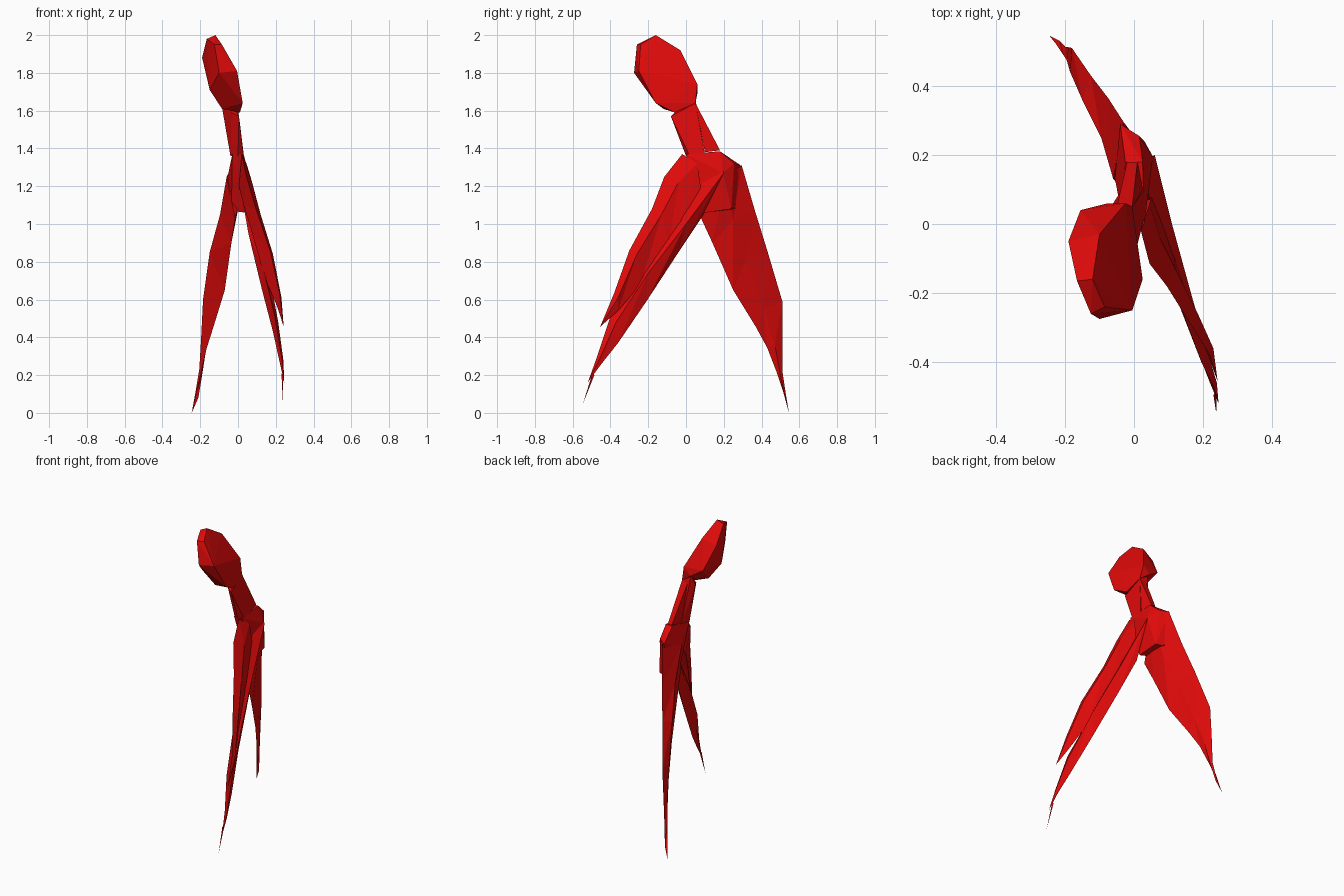
import bpy, bmesh

red = bpy.data.materials.new("deep red")
red.diffuse_color = (0.74, 0.003, 0.003, 1)


def finish(name, bm):
    bmesh.ops.recalc_face_normals(bm, faces=bm.faces[:])
    mesh = bpy.data.meshes.new(name)
    bm.to_mesh(mesh)
    bm.free()
    mesh.materials.append(red)
    bpy.context.collection.objects.link(bpy.data.objects.new(name, mesh))


def hull(name, pts):
    """Convex faceted solid around the points."""
    bm = bmesh.new()
    vs = [bm.verts.new(p) for p in pts]
    bmesh.ops.convex_hull(bm, input=vs)
    loose = [v for v in bm.verts if not v.link_faces]
    bmesh.ops.delete(bm, geom=loose, context='VERTS')
    finish(name, bm)


def loft(name, rings, tip):
    """Skin equal-sized rings and close them to a pointed tip."""
    bm = bmesh.new()
    vr = [[bm.verts.new(p) for p in r] for r in rings]
    end = bm.verts.new(tip)
    n = len(vr[0])
    bm.faces.new(vr[0])
    for i in range(n):
        j = (i + 1) % n
        for a, b in zip(vr, vr[1:]):
            bm.faces.new((a[i], a[j], b[j]))
            bm.faces.new((a[i], b[j], b[i]))
        bm.faces.new((vr[-1][i], vr[-1][j], end))
    finish(name, bm)


# Head: a thick tilted slab with an eight-sided outline
right_side = [(-0.10, -0.03, 1.92), (-0.12, -0.16, 2.0), (-0.085, -0.24, 1.95),
              (-0.005, -0.25, 1.81), (0.025, -0.16, 1.64), (0.01, -0.06, 1.59),
              (-0.005, 0.05, 1.64), (-0.025, 0.06, 1.74)]
left_side = [(-0.19, -0.05, 1.88), (-0.165, -0.165, 1.98), (-0.125, -0.26, 1.95),
             (-0.10, -0.275, 1.80), (-0.15, -0.165, 1.71), (-0.085, -0.12, 1.61),
             (-0.155, 0.04, 1.74), (-0.075, 0.06, 1.69)]
hull("head", right_side + left_side)

# Neck: tapered block, with a fin running down its back
hull("neck", [(-0.085, 0.02, 1.62), (-0.035, -0.06, 1.59), (0.005, -0.08, 1.57), (0.008, -0.05, 1.55),
              (-0.005, 0.05, 1.64), (-0.07, 0.045, 1.69), (-0.04, 0.02, 1.36), (0.0, 0.0, 1.36),
              (0.03, 0.02, 1.36), (0.03, 0.10, 1.37), (-0.035, 0.10, 1.37)])
hull("neck_fin", [(-0.005, 0.05, 1.64), (-0.05, 0.05, 1.64), (0.025, 0.10, 1.38),
                  (0.01, 0.18, 1.39), (-0.035, 0.10, 1.38), (-0.02, 0.18, 1.39)])

# Hips: small faceted block joining neck and legs
hull("hips", [(-0.03, 0.0, 1.37), (0.03, 0.0, 1.37), (0.025, 0.18, 1.385), (-0.025, 0.18, 1.385),
              (-0.04, 0.29, 1.31), (0.015, 0.255, 1.32), (0.055, 0.195, 1.27), (-0.055, 0.13, 1.25),
              (-0.035, 0.12, 1.07), (0.04, 0.10, 1.06), (0.03, 0.24, 1.08), (-0.03, 0.26, 1.08)])

# Front leg: broad upper strand and a longer lower strand, with a thin wisp
loft("front_leg_upper_strand", [
    [(0.02, -0.02, 1.37), (0.045, 0.06, 1.32), (0.05, 0.08, 1.18), (0.005, 0.05, 1.20)],
    [(0.045, -0.115, 1.25), (0.075, -0.04, 1.22), (0.085, -0.01, 1.05), (0.03, -0.04, 1.10)],
    [(0.095, -0.18, 1.08), (0.12, -0.13, 1.05), (0.115, -0.09, 0.90), (0.075, -0.13, 0.95)],
    [(0.17, -0.30, 0.86), (0.185, -0.26, 0.84), (0.165, -0.24, 0.68), (0.14, -0.25, 0.72)],
    [(0.22, -0.38, 0.635), (0.23, -0.36, 0.61), (0.215, -0.36, 0.54), (0.207, -0.36, 0.565)]],
    (0.242, -0.455, 0.455))
loft("front_leg_lower_strand", [
    [(0.02, 0.17, 1.33), (0.06, 0.20, 1.27), (0.045, 0.08, 1.03), (0.02, 0.06, 1.15)],
    [(0.075, -0.04, 1.04), (0.11, 0.0, 1.0), (0.085, -0.04, 0.85), (0.055, -0.05, 0.95)],
    [(0.135, -0.24, 0.76), (0.165, -0.20, 0.74), (0.15, -0.21, 0.59), (0.125, -0.22, 0.66)],
    [(0.195, -0.40, 0.51), (0.213, -0.37, 0.48), (0.205, -0.36, 0.37), (0.185, -0.37, 0.43)],
    [(0.23, -0.47, 0.30), (0.24, -0.46, 0.28), (0.235, -0.455, 0.25), (0.22, -0.46, 0.27)]],
    (0.245, -0.52, 0.16))
hull("front_leg_wisp", [(0.23, -0.495, 0.21), (0.24, -0.495, 0.20),
                        (0.235, -0.485, 0.20), (0.238, -0.547, 0.045)])

# Back leg: one wide flattened strand, bulging along its left side
loft("back_leg", [
    [(-0.03, 0.295, 1.31), (0.035, 0.21, 1.25), (-0.015, 0.08, 1.03), (-0.06, 0.13, 1.25)],
    [(-0.075, 0.365, 1.07), (-0.025, 0.25, 1.02), (-0.035, 0.14, 0.90), (-0.095, 0.25, 1.05)],
    [(-0.125, 0.43, 0.86), (-0.08, 0.32, 0.82), (-0.07, 0.25, 0.65), (-0.15, 0.36, 0.85)],
    [(-0.18, 0.51, 0.59), (-0.135, 0.41, 0.55), (-0.13, 0.37, 0.455), (-0.185, 0.44, 0.60)],
    [(-0.19, 0.512, 0.40), (-0.165, 0.47, 0.36), (-0.165, 0.43, 0.345), (-0.195, 0.475, 0.40)],
    [(-0.198, 0.512, 0.21), (-0.19, 0.50, 0.20), (-0.195, 0.48, 0.215), (-0.205, 0.49, 0.23)],
    [(-0.215, 0.53, 0.09), (-0.21, 0.525, 0.08), (-0.22, 0.515, 0.11), (-0.225, 0.52, 0.11)]],
    (-0.245, 0.545, 0.0))
